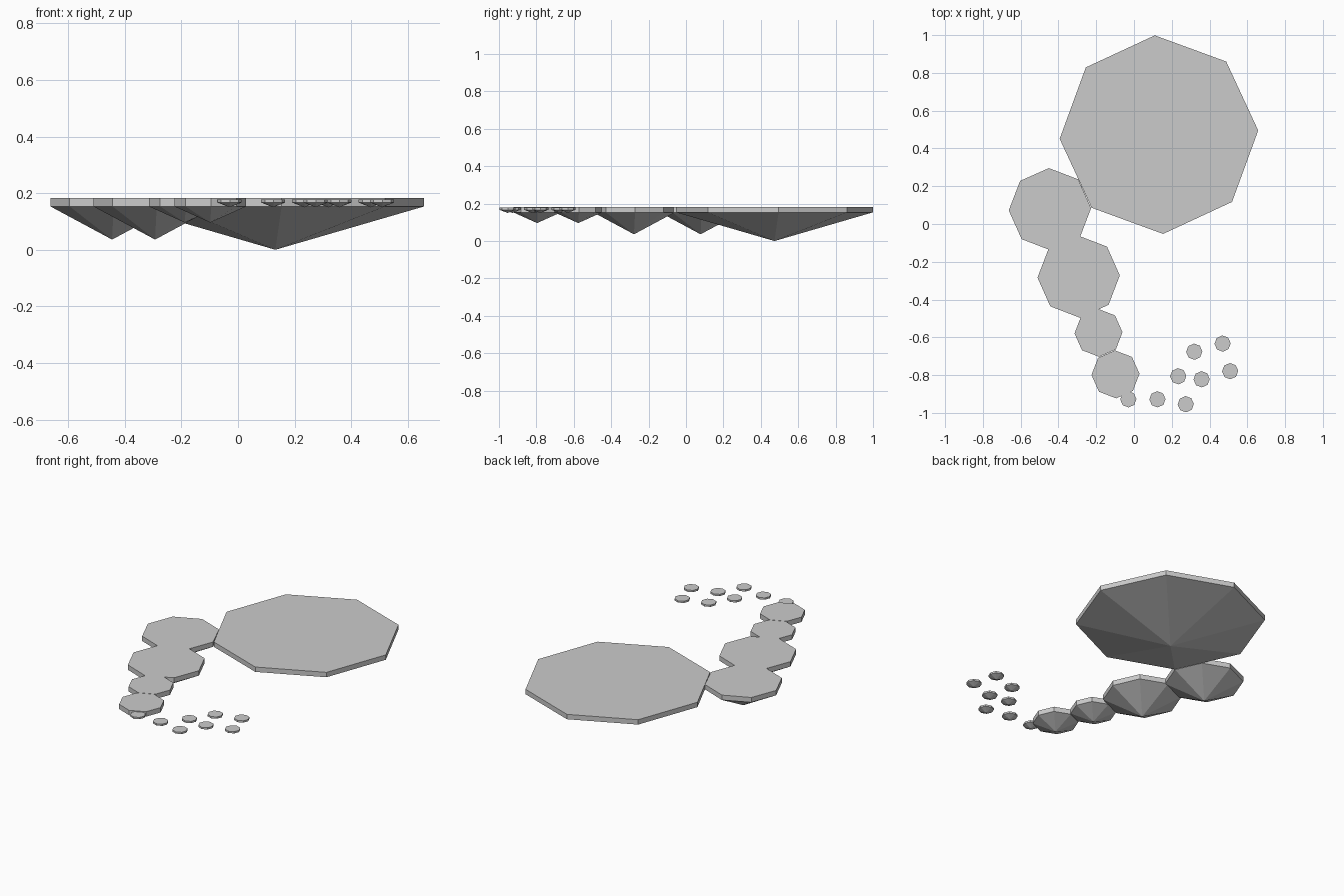
import bpy, bmesh
from math import cos, sin, tau, radians

if "Cube" in bpy.data.objects:
    bpy.data.objects.remove(bpy.data.objects["Cube"])

def island(name, x, y, r, top, rim, tip, turn=2.0):
    """Eight-sided flat slab with a cone tapering to a point underneath."""
    bm = bmesh.new()
    def ring(z):
        return [bm.verts.new((r * cos(tau * i / 8 + radians(turn)),
                              r * sin(tau * i / 8 + radians(turn)), z)) for i in range(8)]
    upper, lower = ring(top), ring(rim)
    point = bm.verts.new((0, 0, tip))
    bm.faces.new(upper)
    for i in range(8):
        j = (i + 1) % 8
        bm.faces.new((lower[i], lower[j], upper[j], upper[i]))
        bm.faces.new((lower[j], lower[i], point))
    mesh = bpy.data.meshes.new(name)
    bm.to_mesh(mesh)
    bm.free()
    obj = bpy.data.objects.new(name, mesh)
    obj.location = (x, y, 0)
    bpy.context.collection.objects.link(obj)
    return obj

TOP, RIM = 0.183, 0.153

# Main island
island("main_island", 0.132, 0.473, 0.526, TOP, RIM, 0.0, 2.4)

# Chain of medium and small islands
for i, (x, y) in enumerate([(-0.445, 0.078), (-0.293, -0.278)]):
    island(f"medium_island_{i + 1}", x, y, 0.218, TOP, RIM, 0.036, 1.5)
for i, (x, y) in enumerate([(-0.188, -0.576), (-0.098, -0.796)]):
    island(f"small_island_{i + 1}", x, y, 0.127, TOP, RIM, 0.096, 1.5)

# Stepping stones
stones = [(-0.03, -0.928), (0.124, -0.928), (0.274, -0.954), (0.234, -0.806),
          (0.358, -0.822), (0.319, -0.676), (0.469, -0.633), (0.509, -0.779)]
for i, (x, y) in enumerate(stones):
    island(f"stepping_stone_{i + 1}", x, y, 0.043, 0.178, 0.167, 0.15)
